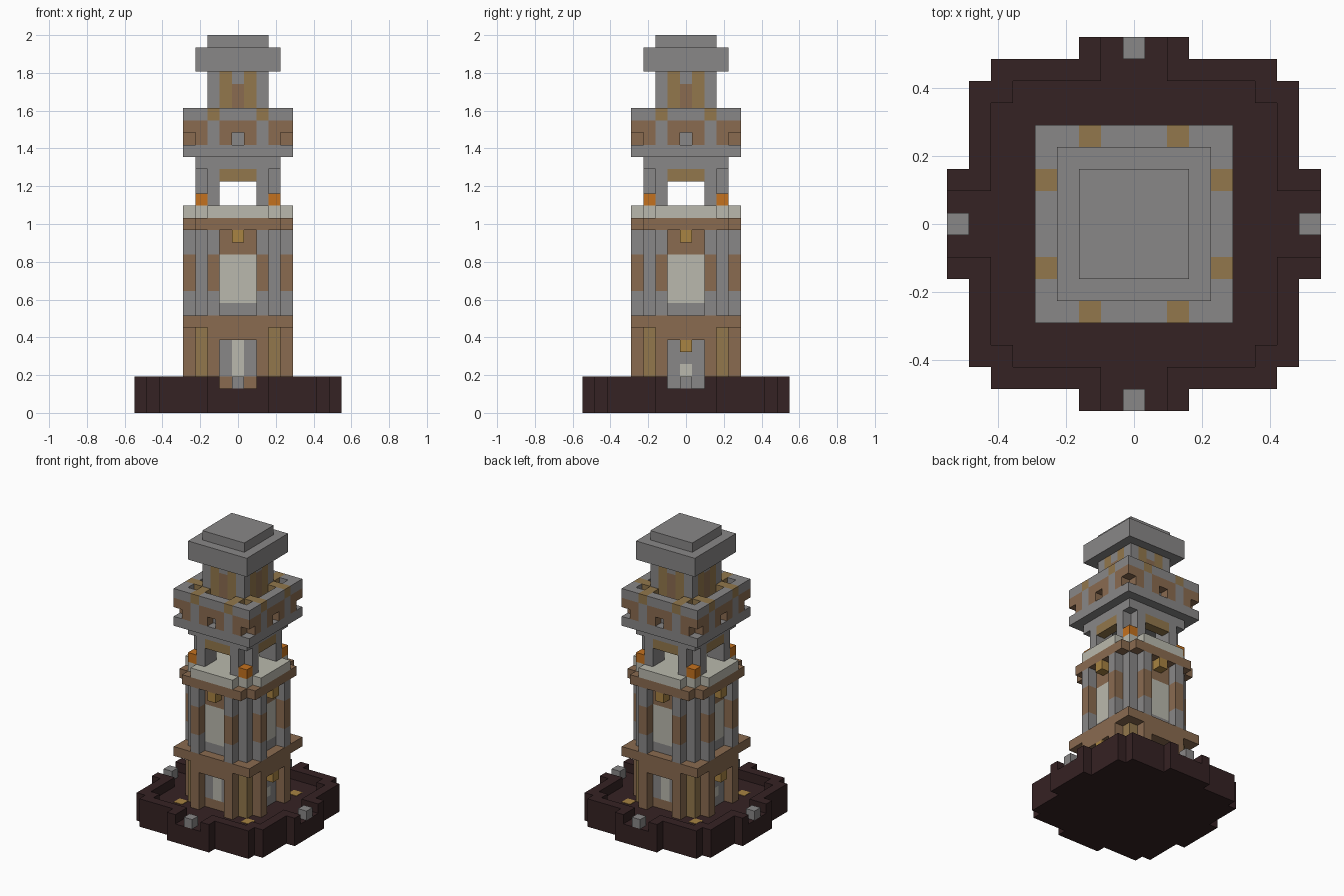
import bpy, bmesh
from mathutils import Matrix, Vector

UNIT = 2 / 31  # edge of one building block

cube = bpy.data.objects.get("Cube")
if cube:
    bpy.data.objects.remove(cube, do_unlink=True)


def material(name, r, g, b):
    def linear(c):
        c /= 255
        return c / 12.92 if c < 0.04 else ((c + 0.055) / 1.055) ** 2.4
    color = (linear(r), linear(g), linear(b), 1)
    mat = bpy.data.materials.new(name)
    mat.use_nodes = True
    mat.diffuse_color = color
    mat.node_tree.nodes["Principled BSDF"].inputs["Base Color"].default_value = color
    return mat


stone = material("grey stone", 137, 135, 135)
brown = material("brown brick", 138, 107, 80)
ochre = material("ochre wood", 146, 119, 76)
gold = material("gold", 168, 131, 66)
cream = material("cream plaster", 186, 185, 173)
orange = material("orange glow", 196, 113, 30)
earth = material("dark earth", 53, 34, 35)


def rect(x0, x1, y0, y1):
    """Outline around a range of block columns."""
    a, b, c, d = x0 - 0.5, x1 + 0.5, y0 - 0.5, y1 + 0.5
    return [(a, c), (b, c), (b, d), (a, d)]


def square(n):
    return rect(-n, n, -n, n)


def four_fold(quarter):
    """Complete a closed outline from one quarter of it."""
    points = []
    for _ in range(4):
        points += quarter
        quarter = [(-y, x) for x, y in quarter]
    return points


def part(name, mat, outline, low, high, turns=(0,), mirror=False):
    """Extrude an outline between two levels, mirrored and turned about z."""
    bm = bmesh.new()
    outlines = [outline]
    if mirror:
        outlines.append([(-x, y) for x, y in reversed(outline)])
    for turn in turns:
        spin = Matrix.Rotation(turn * 1.5707963, 3, 'Z')
        for loop in outlines:
            verts = [bm.verts.new(spin @ Vector((x, y, low)) * UNIT) for x, y in loop]
            face = bm.faces.new(verts)
            top = bmesh.ops.extrude_face_region(bm, geom=[face])["geom"]
            moved = [v for v in top if isinstance(v, bmesh.types.BMVert)]
            bmesh.ops.translate(bm, verts=moved, vec=(0, 0, (high - low) * UNIT))
    bmesh.ops.recalc_face_normals(bm, faces=bm.faces)
    mesh = bpy.data.meshes.new(name)
    bm.to_mesh(mesh)
    bm.free()
    mesh.materials.append(mat)
    obj = bpy.data.objects.new(name, mesh)
    bpy.context.collection.objects.link(obj)
    return obj


ALL, ENDS, SIDES = (0, 1, 2, 3), (0, 2), (1, 3)
JAMB, INNER, MIDDLE = rect(2, 2, -4, -3), rect(-1, 1, -3, -3), rect(0, 0, -3, -3)
BESIDE, CORNER, HANGING = rect(1, 1, -3, -3), rect(3, 3, -3, -3), rect(0, 0, -4, -4)

# Ground with raised rim, gap stones and gold inlays
part("ground", earth, four_fold([(8.5, -2.5), (8.5, 2.5), (7.5, 2.5), (7.5, 6.5),
                                 (6.5, 6.5), (6.5, 7.5), (2.5, 7.5)]), 0, 2)
half_rim = [(1.5, 6.5), (1.5, 8.5), (2.5, 8.5), (2.5, 7.5), (6.5, 7.5), (6.5, 6.5)]
inner_rim = [(6.5, 5.5), (5.5, 5.5), (5.5, 6.5)]
part("ground_rim", earth, half_rim + [(y, x) for x, y in reversed(half_rim[:-1])]
     + inner_rim, 2, 3, ALL)
part("gap_stones", stone, rect(0, 0, -8, -8), 2, 3, ALL)
part("floor_inlays", gold, rect(4, 4, -4, -4), 2, 2.05, ALL)

# Lower storey
part("lower_jambs", brown, JAMB, 2, 7, ALL, True)
part("lower_lintels", brown, rect(-1, 1, -4, -3), 6, 7, ALL)
part("lower_corner_posts", ochre, CORNER, 2, 7, ALL)
part("door_sills", brown, INNER, 2, 3, ENDS)
part("door_surrounds", stone, BESIDE, 3, 6, ENDS, True)
part("doors", cream, MIDDLE, 3, 6, ENDS)
part("niche_sills", stone, INNER, 2, 3, SIDES)
part("niche_surrounds", stone, BESIDE, 3, 6, SIDES, True)
part("niche_panels", cream, MIDDLE, 3, 4, SIDES)
part("niche_backs", stone, MIDDLE, 4, 6, SIDES)
part("niche_lanterns", gold, HANGING, 5, 6, SIDES)
part("lower_ledge", brown, square(4), 7, 8)

# Middle storey with tall windows
part("middle_jamb_feet", stone, JAMB, 8, 10, ALL, True)
part("middle_jamb_bricks", brown, JAMB, 10, 13, ALL, True)
part("middle_jamb_heads", stone, JAMB, 13, 15, ALL, True)
part("middle_corner_posts", stone, CORNER, 8, 15, ALL)
part("window_sills", stone, INNER, 8, 9, ALL)
part("windows", cream, INNER, 9, 13, ALL)
part("window_heads", brown, INNER, 13, 15, ALL)
part("window_lanterns", gold, HANGING, 14, 15, ALL)

# Balcony
part("balcony_ledge", brown, four_fold([(4.5, -3.5), (4.5, 3.5), (3.5, 3.5)]), 15, 16)
part("balcony_floor", cream, square(3), 16, 17)
part("balcony_rails", cream, rect(-2, 2, -4, -4), 16, 17, ALL)
part("corner_lamps", orange, CORNER, 17, 18, ALL)

# Open gallery
part("gallery_piers", stone, [(1.5, -3.5), (2.5, -3.5), (2.5, -2.5), (3.5, -2.5),
                              (3.5, -1.5), (1.5, -1.5)], 17, 20, ALL)
part("gallery_lintels", ochre, INNER, 19, 20, ALL)
part("gallery_ceiling", stone, square(3), 20, 21)

# Parapet level
part("parapet_base", stone, square(4), 21, 22)
part("parapet_floor", stone, square(3), 22, 23)
part("parapet_hole_sides", brown, rect(1, 1, -4, -4), 22, 23, ALL, True)
part("parapet_hole_heads", brown, rect(-1, 1, -4, -4), 23, 24, ALL)
part("parapet_piers", stone, rect(2, 2, -4, -4), 22, 24, ALL, True)
part("parapet_end_bricks", brown, rect(3, 3, -4, -4), 22, 24, ALL, True)
part("parapet_corner_bricks", brown, rect(4, 4, -4, -4), 23, 24, ALL)
part("parapet_caps", stone, rect(-1, 1, -4, -4), 24, 25, ALL)
part("parapet_corner_caps", stone, [(2.5, -4.5), (4.5, -4.5), (4.5, -2.5),
                                    (3.5, -2.5), (3.5, -3.5), (2.5, -3.5)], 24, 25, ALL)
part("parapet_beams", ochre, JAMB, 24, 25, ALL, True)

# Turret and roof
part("turret_corners", stone, rect(2, 2, -2, -2), 23, 28, ALL)
part("turret_boards", ochre, rect(1, 1, -2, -2), 23, 28, ALL, True)
part("turret_bricks", brown, rect(0, 0, -2, -2), 23, 27, ALL)
part("turret_keystones", stone, rect(0, 0, -2, -2), 27, 28, ALL)
part("roof_slab", stone, square(3), 28, 30)
part("roof_cap", stone, square(2), 30, 31)
